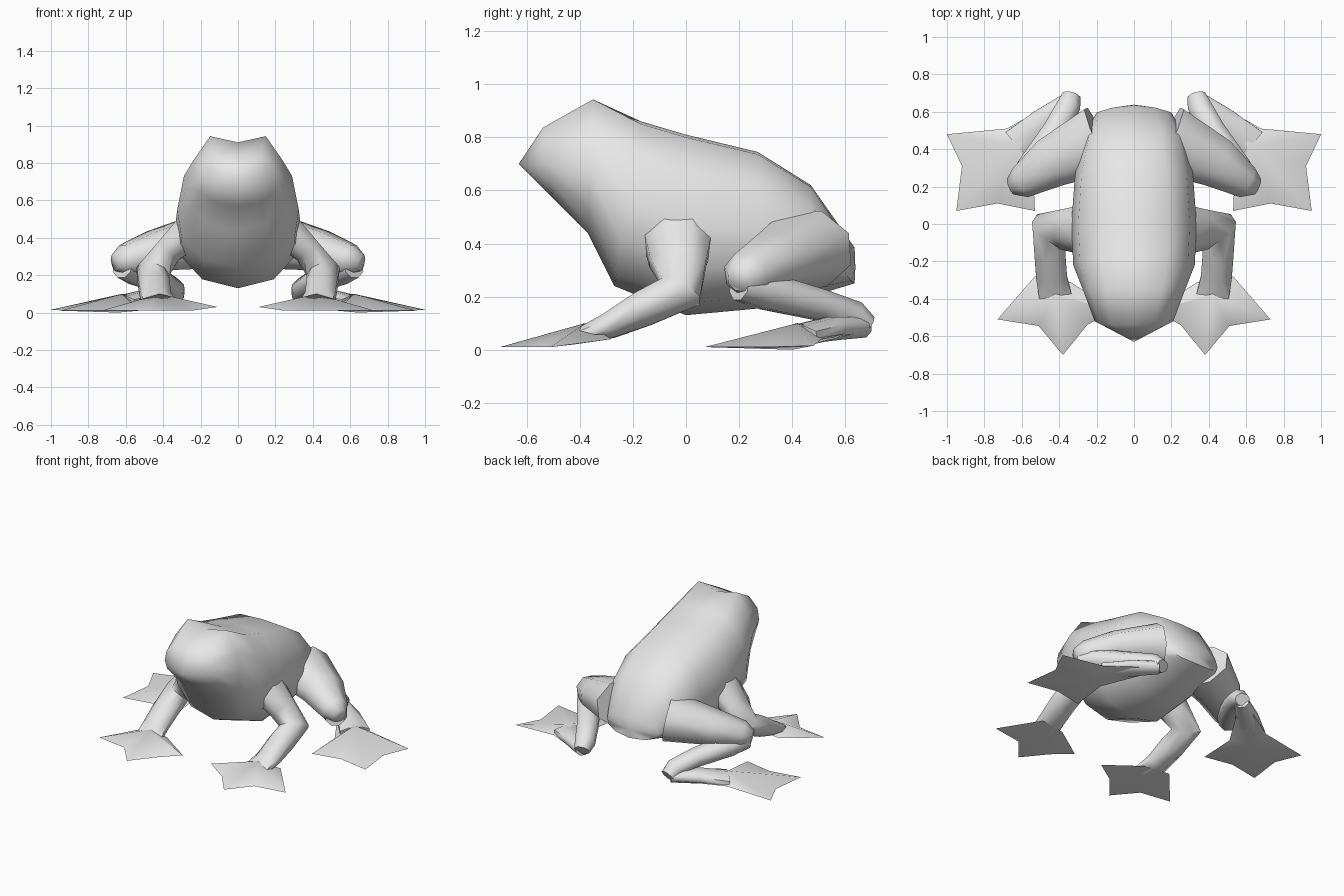
import bpy, bmesh, math
from mathutils import Vector

if "Cube" in bpy.data.objects:
    bpy.data.objects.remove(bpy.data.objects["Cube"])

skin = bpy.data.materials.new("grey_skin")
skin.diffuse_color = (0.8, 0.8, 0.8, 1)
skin.use_nodes = True
skin.node_tree.nodes["Principled BSDF"].inputs["Base Color"].default_value = skin.diffuse_color


def finish(name, bm, angle, mirror=True):
    """Turn a bmesh into a smooth-shaded object, mirrored across x if paired."""
    bmesh.ops.recalc_face_normals(bm, faces=bm.faces[:])
    me = bpy.data.meshes.new(name)
    bm.to_mesh(me)
    bm.free()
    me.materials.append(skin)
    me.shade_smooth()
    me.set_sharp_from_angle(angle=math.radians(angle))
    ob = bpy.data.objects.new(name, me)
    bpy.context.collection.objects.link(ob)
    if mirror:
        ob.modifiers.new("mirror", 'MIRROR').use_mirror_merge = False
    return ob


def skin_rings(bm, rings):
    for a, b in zip(rings, rings[1:]):
        n = len(a)
        for i in range(n):
            j = (i + 1) % n
            bm.faces.new((a[i], a[j], b[j], b[i]))


def limb(name, path, sides=8):
    """Tube along (x, y, z, half width, half height) stations."""
    bm = bmesh.new()
    pts = [Vector(p[:3]) for p in path]
    rings = []
    for i, (x, y, z, w, h) in enumerate(path):
        t = Vector()
        if i > 0:
            t += (pts[i] - pts[i - 1]).normalized()
        if i < len(pts) - 1:
            t += (pts[i + 1] - pts[i]).normalized()
        t.normalize()
        side = t.cross(Vector((0, 0, 1))).normalized()
        up = side.cross(t)
        ring = []
        for k in range(sides):
            a = math.tau * (k + 0.5) / sides
            ring.append(bm.verts.new(pts[i] + side * w * 1.05 * math.cos(a)
                                     + up * h * 1.05 * math.sin(a)))
        rings.append(ring)
    skin_rings(bm, rings)
    bm.faces.new(rings[0])
    bm.faces.new(rings[-1])
    return finish(name, bm, 60)


def webbed_foot(name, outline, top, sole):
    """Star-shaped web: outline fanned to a raised top and a hollow sole."""
    bm = bmesh.new()
    edge = [bm.verts.new(p) for p in outline]
    for apex in (top, sole):
        c = bm.verts.new(apex)
        for i in range(len(edge)):
            bm.faces.new((edge[i], edge[(i + 1) % len(edge)], c))
    return finish(name, bm, 45)


# Body and head: top y, top z, bottom y, bottom z, half width, eye ridge height
stations = [
    (-0.54, 0.83, -0.50, 0.57, 0.21, 0.01),
    (-0.35, 0.91, -0.37, 0.44, 0.27, 0.04),
    (-0.17, 0.86, -0.27, 0.24, 0.325, 0.0),
    (0.00, 0.81, 0.00, 0.13, 0.335, 0.0),
    (0.27, 0.745, 0.27, 0.155, 0.315, 0.0),
    (0.47, 0.62, 0.47, 0.20, 0.27, 0.0),
    (0.635, 0.385, 0.635, 0.25, 0.20, 0.0),
]
# Half cross-section: fraction of half width, fraction of the way down
section = [(0, 0), (0.55, 0.015), (0.89, 0.21), (1, 0.5),
           (0.93, 0.74), (0.57, 0.93), (0, 1)]
full = section + [(-u, v) for u, v in section[-2:0:-1]]
bm = bmesh.new()
rings = []
for i, (yt, zt, yb, zb, w, ridge) in enumerate(stations):
    ring = []
    for u, v in full:
        y = yt + (yb - yt) * v
        if i == len(stations) - 1:
            y -= 0.04 * u * u          # rounded rump
        z = zt + (zb - zt) * v + (ridge if v == 0.015 else 0)
        ring.append(bm.verts.new((u * w, y, z)))
    rings.append(ring)
skin_rings(bm, rings)
nose = bm.verts.new((0, -0.63, 0.70))
rump = bm.verts.new((0, 0.638, 0.31))
for ring, tip in ((rings[0], nose), (rings[-1], rump)):
    for i in range(len(ring)):
        bm.faces.new((ring[i], ring[(i + 1) % len(ring)], tip))
finish("body", bm, 60, mirror=False)

# Hind legs
limb("thigh", [(0.18, 0.45, 0.38, 0.19, 0.15), (0.44, 0.33, 0.33, 0.14, 0.11),
               (0.60, 0.225, 0.28, 0.09, 0.085), (0.66, 0.20, 0.265, 0.045, 0.045)])
limb("shin", [(0.62, 0.20, 0.24, 0.06, 0.055), (0.55, 0.30, 0.22, 0.08, 0.07),
              (0.42, 0.50, 0.17, 0.07, 0.06), (0.35, 0.63, 0.125, 0.065, 0.06),
              (0.335, 0.685, 0.09, 0.05, 0.04)])
limb("ankle", [(0.345, 0.665, 0.085, 0.045, 0.04), (0.48, 0.55, 0.08, 0.075, 0.045),
               (0.62, 0.42, 0.055, 0.10, 0.035)])
webbed_foot("hind_foot",
            [(0.45, 0.64, 0.06), (0.68, 0.51, 0.04), (1.0, 0.48, 0.015),
             (0.92, 0.31, 0.01), (0.95, 0.07, 0.01), (0.73, 0.11, 0.01),
             (0.53, 0.07, 0.01), (0.54, 0.31, 0.03), (0.39, 0.56, 0.06)],
            (0.62, 0.42, 0.10), (0.64, 0.40, 0.0))

# Front legs
limb("front_leg", [(0.24, -0.03, 0.45, 0.14, 0.10), (0.37, -0.03, 0.33, 0.11, 0.075),
                   (0.455, -0.02, 0.22, 0.095, 0.08), (0.45, -0.16, 0.155, 0.085, 0.07),
                   (0.44, -0.29, 0.09, 0.085, 0.05), (0.42, -0.39, 0.055, 0.09, 0.03)])
webbed_foot("front_foot",
            [(0.53, -0.28, 0.04), (0.73, -0.51, 0.01), (0.51, -0.545, 0.01),
             (0.38, -0.70, 0.01), (0.25, -0.54, 0.01), (0.11, -0.46, 0.03),
             (0.34, -0.31, 0.04)],
            (0.42, -0.38, 0.10), (0.42, -0.42, 0.02))
